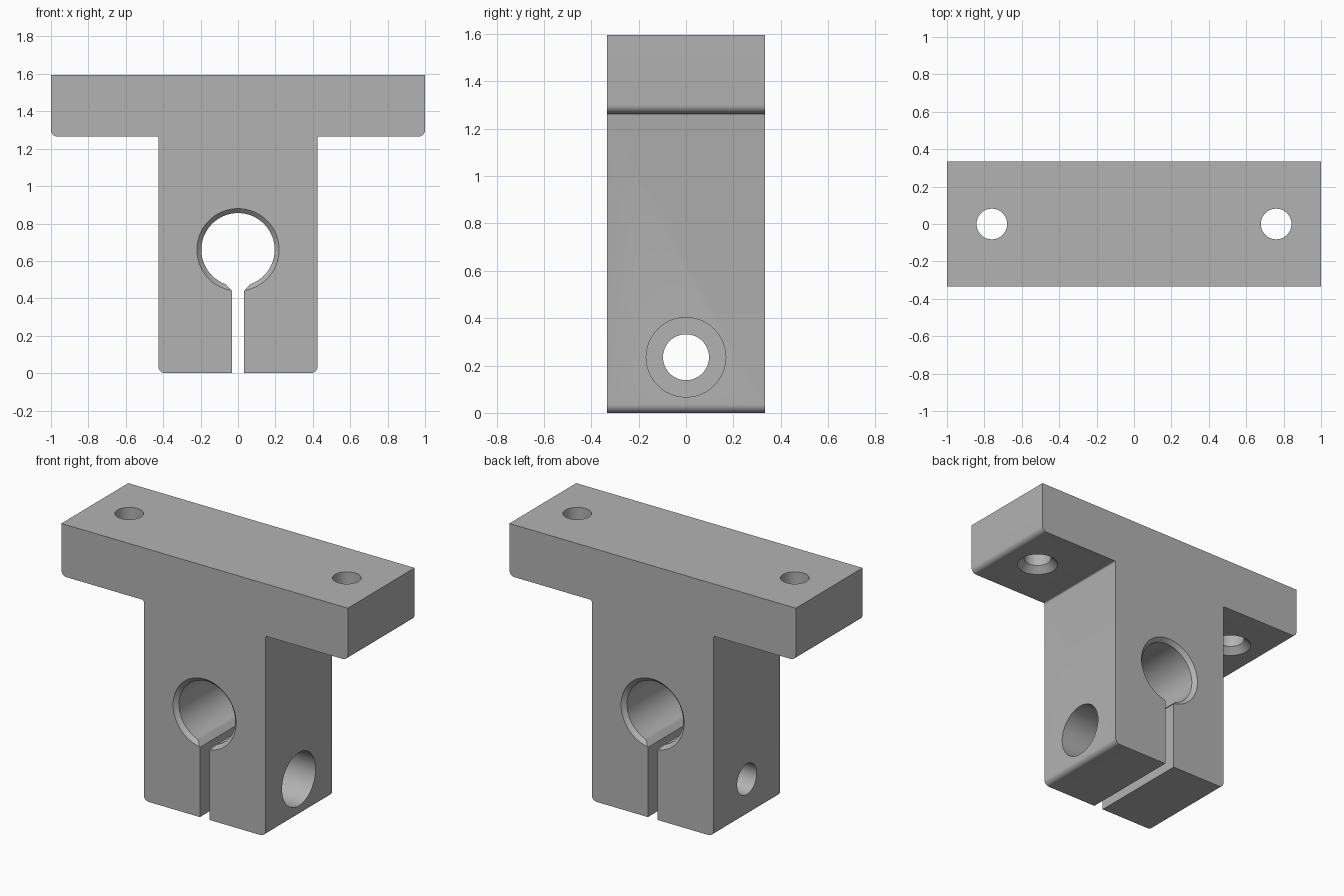
import bpy, bmesh, math
from mathutils import Vector, Matrix

cube = bpy.data.objects.get("Cube")
if cube:
    bpy.data.objects.remove(cube, do_unlink=True)

HALF_DEPTH = 0.333
TOP, FLANGE_Z = 1.595, 1.265
LEG_X, SLOT_X = 0.425, 0.033
BORE_Z, BORE_R = 0.66, 0.196
ROUND, FILLET = 0.035, 0.01
BOLT_Z = 0.235

steel = bpy.data.materials.new("steel grey")
steel.use_nodes = True
grey = (0.45, 0.45, 0.45, 1)
steel.diffuse_color = grey
steel.node_tree.nodes["Principled BSDF"].inputs["Base Color"].default_value = grey


def arc(cx, cz, r, start, end, steps):
    angles = [math.radians(start + (end - start) * i / steps) for i in range(steps + 1)]
    return [(cx + r * math.cos(a), cz + r * math.sin(a)) for a in angles]


def add_object(name, bm):
    bmesh.ops.recalc_face_normals(bm, faces=bm.faces)
    mesh = bpy.data.meshes.new(name)
    bm.to_mesh(mesh)
    bm.free()
    mesh.materials.append(steel)
    obj = bpy.data.objects.new(name, mesh)
    bpy.context.collection.objects.link(obj)
    return obj


def lathe_cutter(name, profile, origin, axis, segments=48):
    """Closed solid of revolution from (distance, radius) pairs along an axis."""
    bm = bmesh.new()
    rings = [[bm.verts.new((r * math.cos(2 * math.pi * i / segments),
                            r * math.sin(2 * math.pi * i / segments), d))
              for i in range(segments)] for d, r in profile]
    for low, high in zip(rings, rings[1:]):
        for i in range(segments):
            j = (i + 1) % segments
            bm.faces.new((low[i], low[j], high[j], high[i]))
    bm.faces.new(rings[0])
    bm.faces.new(rings[-1])
    turn = Vector((0, 0, 1)).rotation_difference(Vector(axis)).to_matrix().to_4x4()
    bmesh.ops.transform(bm, matrix=Matrix.Translation(origin) @ turn, verts=bm.verts)
    obj = add_object(name, bm)
    obj.hide_render = True
    return obj


# T-shaped outline with the bore and clamping slot: right half, then mirrored
bore_start = -90 + math.degrees(math.asin(0.065 / BORE_R))
half = arc(0, BORE_Z, BORE_R, 90, bore_start, 28)
half += [(SLOT_X, 0.44), (SLOT_X, 0)]
half += arc(LEG_X - ROUND, ROUND, ROUND, -90, 0, 8)
half += arc(LEG_X + FILLET, FLANGE_Z - FILLET, FILLET, 180, 90, 4)
half += arc(1 - ROUND, FLANGE_Z + ROUND, ROUND, -90, 0, 8)
half += [(1, TOP)]
outline = half + [(-x, z) for x, z in reversed(half[1:])]

bm = bmesh.new()
face = bm.faces.new([bm.verts.new((x, -HALF_DEPTH, z)) for x, z in outline])
extruded = bmesh.ops.extrude_face_region(bm, geom=[face])["geom"]
bmesh.ops.translate(bm, vec=(0, 2 * HALF_DEPTH, 0),
                    verts=[v for v in extruded if isinstance(v, bmesh.types.BMVert)])
bracket = add_object("shaft_support_bracket", bm)

cutters = []
for side in (-1, 1):
    # chamfered mouth of the shaft bore
    cutters.append(lathe_cutter("bore_chamfer", [(-0.04, 0.18), (0.02, 0.24)],
                                (0, side * HALF_DEPTH, BORE_Z), (0, side, 0), 64))
    # mounting hole, countersunk from below
    cutters.append(lathe_cutter("mounting_hole",
                                [(-0.02, 0.142), (0.04, 0.082), (0.4, 0.082)],
                                (side * 0.76, 0, FLANGE_Z), (0, 0, 1)))
# clamping bolt hole with its counterbore on the +x side
cutters.append(lathe_cutter("bolt_hole",
                            [(-0.5, 0.097), (0.17, 0.097), (0.17, 0.168), (0.5, 0.168)],
                            (0, 0, BOLT_Z), (1, 0, 0)))

bpy.ops.object.select_all(action="DESELECT")
bpy.context.view_layer.objects.active = bracket
bracket.select_set(True)
for cutter in cutters:
    cut = bracket.modifiers.new(cutter.name, "BOOLEAN")
    cut.operation = "DIFFERENCE"
    cut.solver = "EXACT"
    cut.object = cutter
    bpy.ops.object.modifier_apply(modifier=cut.name)
for cutter in cutters:
    bpy.data.objects.remove(cutter, do_unlink=True)

bpy.ops.object.shade_smooth_by_angle(angle=math.radians(30))
